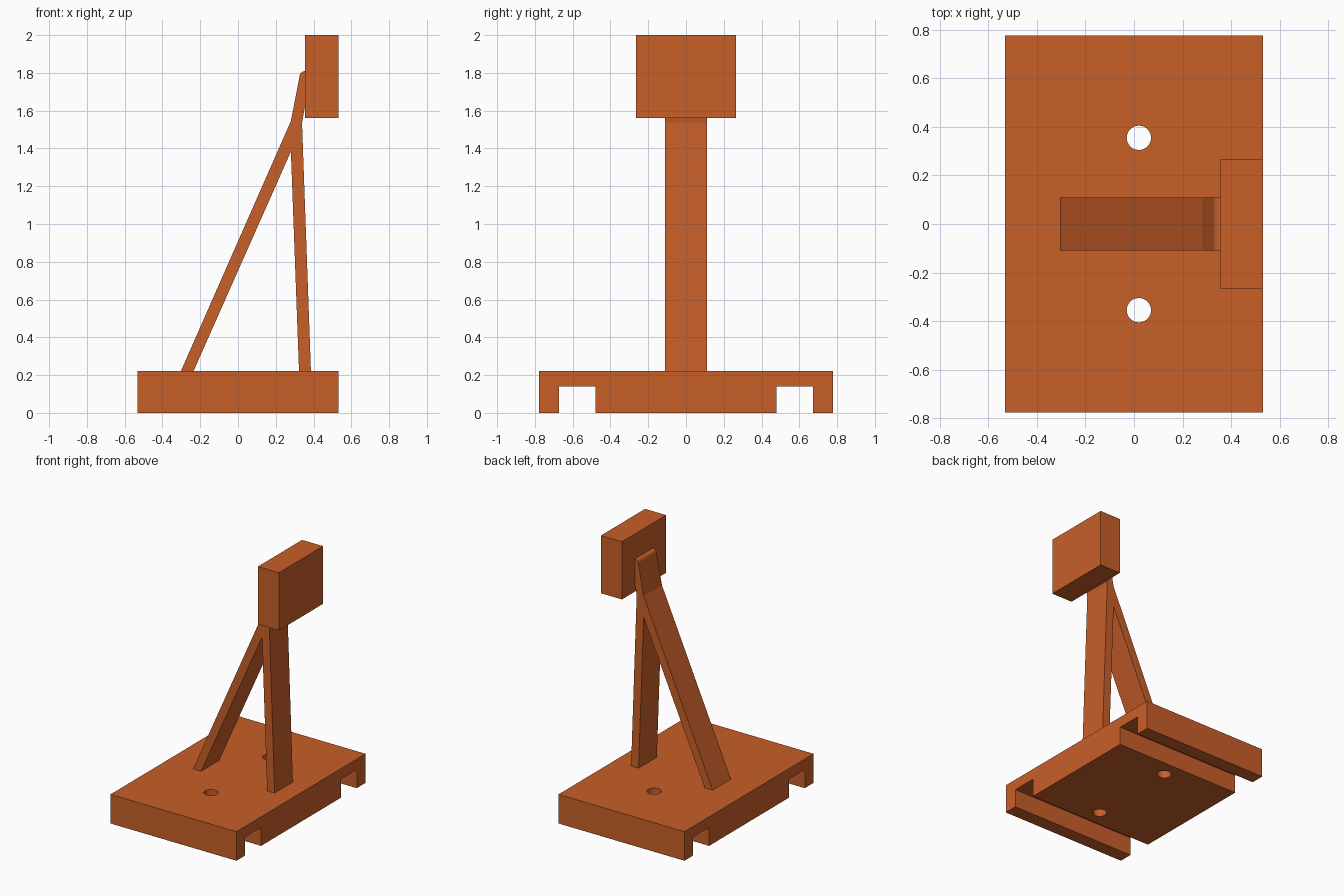
import bpy, bmesh
from mathutils import Vector

if "Cube" in bpy.data.objects:
    bpy.data.objects.remove(bpy.data.objects["Cube"])

mat = bpy.data.materials.new("orange")
mat.diffuse_color = (0.58, 0.115, 0.022, 1)
mat.use_nodes = True
mat.node_tree.nodes["Principled BSDF"].inputs["Base Color"].default_value = mat.diffuse_color


def extrude_profile(name, points, place, depth):
    """Extrude a closed 2D profile; place(u, v) gives its 3D start position."""
    bm = bmesh.new()
    face = bm.faces.new([bm.verts.new(place(u, v)) for u, v in points])
    out = bmesh.ops.extrude_face_region(bm, geom=[face])
    moved = [g for g in out["geom"] if isinstance(g, bmesh.types.BMVert)]
    bmesh.ops.translate(bm, verts=moved, vec=Vector(depth))
    bmesh.ops.recalc_face_normals(bm, faces=bm.faces)
    mesh = bpy.data.meshes.new(name)
    bm.to_mesh(mesh)
    bm.free()
    mesh.materials.append(mat)
    obj = bpy.data.objects.new(name, mesh)
    bpy.context.collection.objects.link(obj)
    return obj


# Base plate with two channels running along x
half = [(0.48, 0), (0.48, 0.14), (0.672, 0.14), (0.672, 0), (0.777, 0), (0.777, 0.222)]
profile = half + [(-y, z) for y, z in reversed(half)]
base = extrude_profile("base_plate", profile, lambda y, z: (-0.531, y, z), (1.062, 0, 0))

# Screw holes through the plate
for side in (-1, 1):
    bpy.ops.mesh.primitive_cylinder_add(vertices=48, radius=0.05, depth=0.6,
                                        location=(0.02, side * 0.355, 0.11))
    cutter = bpy.context.object
    cutter.name = "hole_cutter"
    cutter.hide_render = True
    cutter.hide_set(True)
    cutter.data.materials.append(mat)
    cut = base.modifiers.new("screw_hole", "BOOLEAN")
    cut.operation = "DIFFERENCE"
    cut.solver = "EXACT"
    cut.object = cutter

# Forked support: sloping brace and upright post meeting under the head
support = [(-0.302, 0.222), (-0.235, 0.222), (0.28, 1.383), (0.323, 0.222),
           (0.386, 0.222), (0.339, 1.535), (0.354, 1.62), (0.354, 1.81),
           (0.343, 1.807), (0.333, 1.80), (0.327, 1.788), (0.28, 1.545)]
extrude_profile("forked_support", support, lambda x, z: (x, -0.11, z), (0, 0.22, 0))

# Head block
head = [(0.354, 1.56), (0.531, 1.56), (0.531, 2.0), (0.354, 2.0)]
extrude_profile("head_block", head, lambda x, z: (x, -0.266, z), (0, 0.532, 0))
